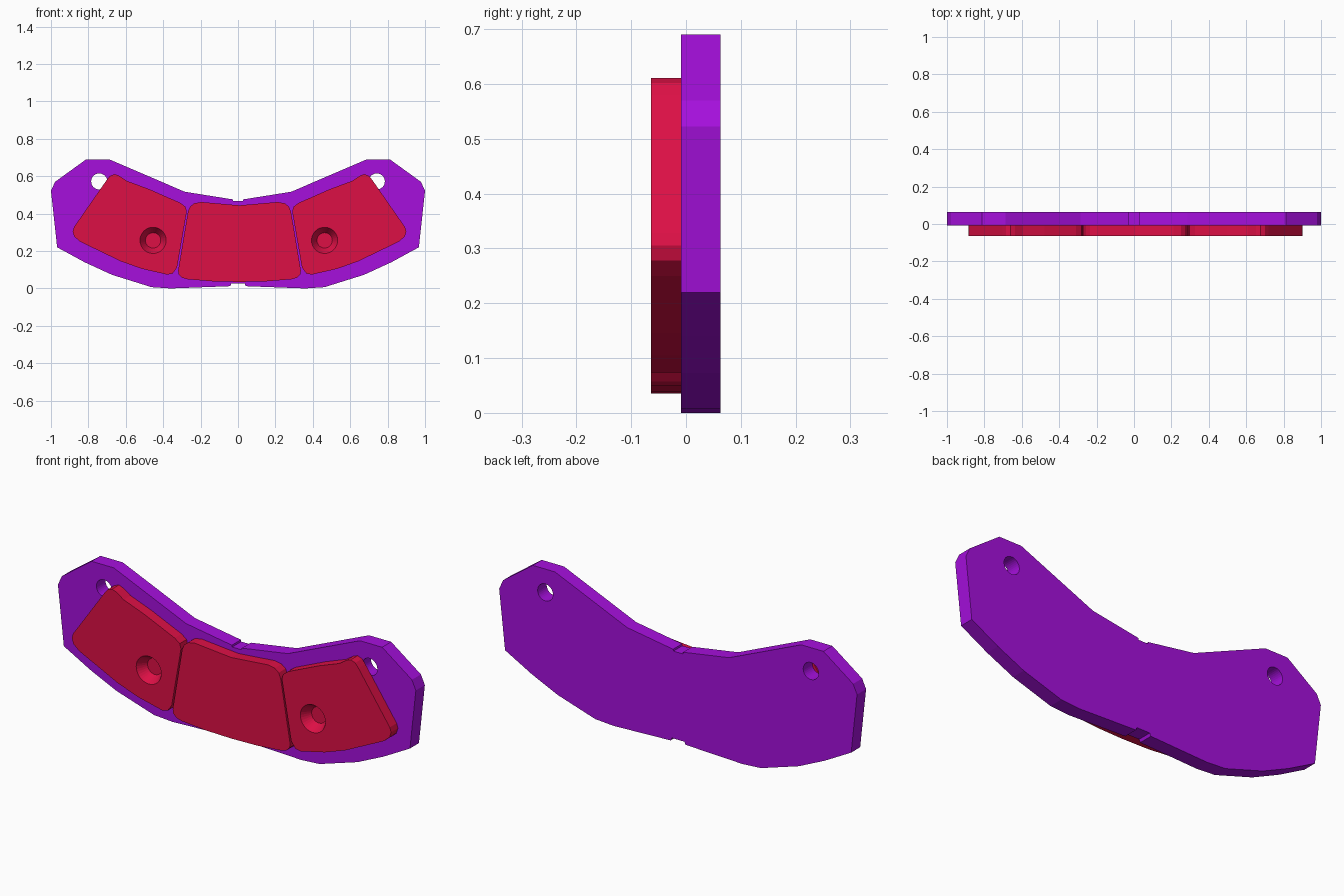
import bpy, bmesh, math

if "Cube" in bpy.data.objects:
    bpy.data.objects.remove(bpy.data.objects["Cube"])


def material(name, color):
    m = bpy.data.materials.new(name)
    m.diffuse_color = color
    m.use_nodes = True
    m.node_tree.nodes["Principled BSDF"].inputs["Base Color"].default_value = m.diffuse_color
    return m


purple = material("purple_steel", (0.38, 0.005, 0.72, 1))
red = material("red_friction", (0.72, 0.005, 0.06, 1))


def slab(name, outline, y0, y1, mat):
    """Extrude an x-z outline from y0 to y1."""
    bm = bmesh.new()
    face = bm.faces.new([bm.verts.new((x, y0, z)) for x, z in outline])
    ext = bmesh.ops.extrude_face_region(bm, geom=[face])
    verts = [v for v in ext["geom"] if isinstance(v, bmesh.types.BMVert)]
    bmesh.ops.translate(bm, verts=verts, vec=(0, y1 - y0, 0))
    bmesh.ops.recalc_face_normals(bm, faces=bm.faces)
    me = bpy.data.meshes.new(name)
    bm.to_mesh(me)
    bm.free()
    me.materials.append(mat)
    ob = bpy.data.objects.new(name, me)
    bpy.context.collection.objects.link(ob)
    return ob


def cut(ob, x, z, y0, y1, r0, r1):
    """Bore a round (or tapered) hole along y, radius r0 at y0 and r1 at y1."""
    bpy.ops.mesh.primitive_cone_add(vertices=32, radius1=r1, radius2=r0, depth=y1 - y0,
                                    location=(x, (y0 + y1) / 2, z),
                                    rotation=(math.pi / 2, 0, 0))
    cutter = bpy.context.object
    cutter.data.materials.append(ob.data.materials[0])
    mod = ob.modifiers.new("hole", "BOOLEAN")
    mod.operation, mod.solver, mod.object = "DIFFERENCE", "EXACT", cutter
    bpy.context.view_layer.objects.active = ob
    bpy.ops.object.modifier_apply(modifier=mod.name)
    bpy.data.objects.remove(cutter)


def flip(points, centre=0.0):
    return [(2 * centre - x, z) for x, z in reversed(points)]


FRONT, JOINT, BACK = -0.064, -0.009, 0.063

# Backing plate with centre notches and two mounting holes
half = [(0.026, 0.467), (0.028, 0.476), (0.285, 0.517), (0.688, 0.69), (0.812, 0.69),
        (0.978, 0.57), (1.0, 0.522), (0.967, 0.22), (0.82, 0.14), (0.674, 0.073),
        (0.463, 0.007), (0.36, 0.0), (0.042, 0.012), (0.036, 0.026)]
plate = slab("backing_plate", half + flip(half), JOINT, BACK, purple)
for s in (-1, 1):
    cut(plate, s * 0.742, 0.572, JOINT - 0.05, BACK + 0.05, 0.043, 0.043)

# Middle friction pad
C = 0.008
mid_half = [(C, 0.444), (0.212, 0.462), (0.25, 0.455), (0.272, 0.438), (0.283, 0.412),
            (0.336, 0.095), (0.333, 0.075), (0.315, 0.057), (0.285, 0.049), (0.15, 0.038),
            (C, 0.035)]
slab("middle_pad", mid_half + flip(mid_half, C)[1:-1], FRONT, JOINT, red)

# Side friction pads with countersunk rivet holes
side = [(0.29, 0.412), (0.297, 0.437), (0.325, 0.458), (0.494, 0.532), (0.61, 0.575),
        (0.652, 0.603), (0.675, 0.611), (0.7, 0.602), (0.718, 0.58), (0.893, 0.328),
        (0.9, 0.305), (0.892, 0.278), (0.86, 0.25), (0.645, 0.146), (0.53, 0.105),
        (0.395, 0.074), (0.365, 0.08), (0.342, 0.112)]
for name, outline, x in (("right_pad", side, 0.463), ("left_pad", flip(side, C), -0.454)):
    pad = slab(name, outline, FRONT, JOINT, red)
    cut(pad, x, 0.257, FRONT - 0.01, JOINT - 0.006, 0.076, 0.041)
